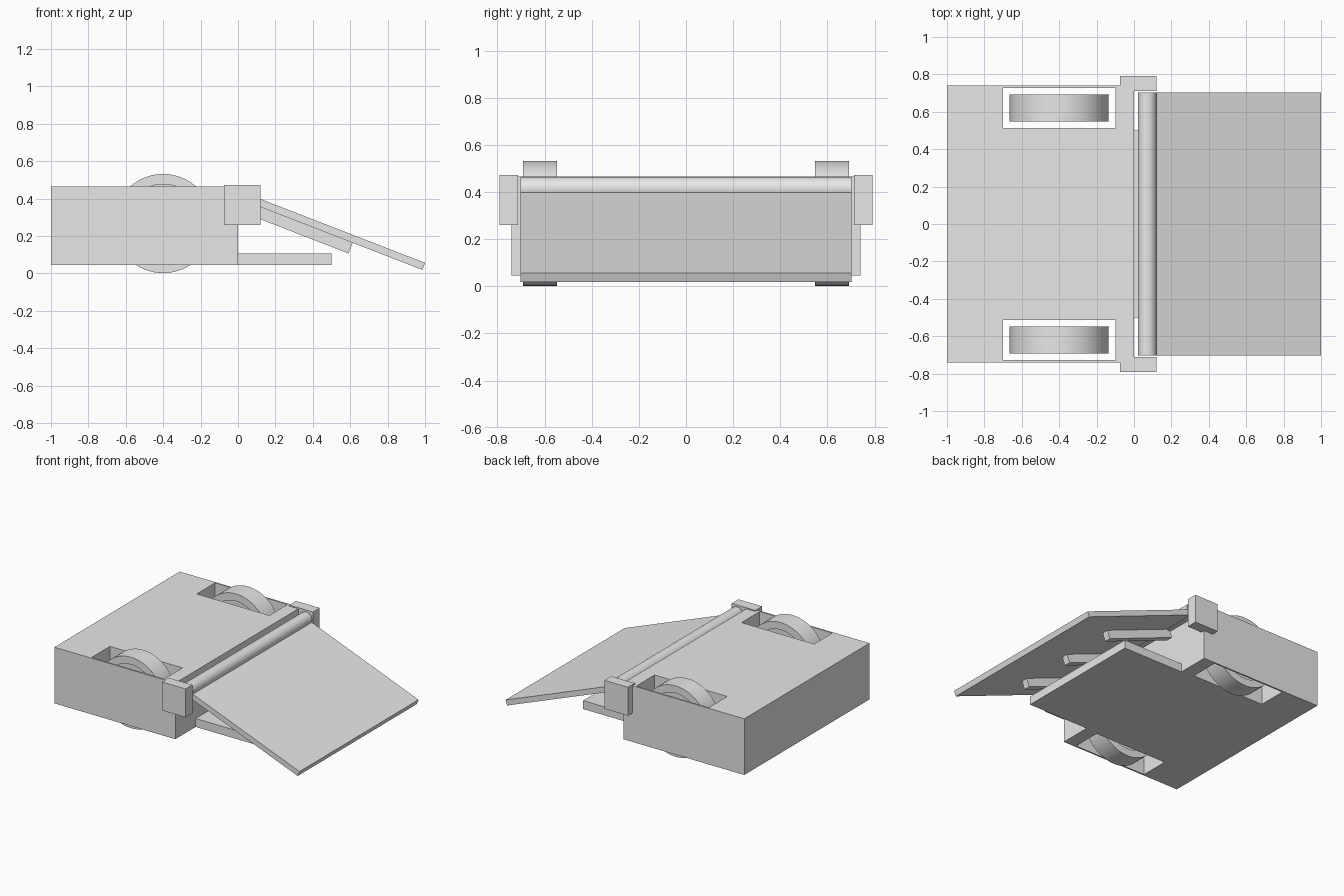
import bpy, bmesh, math
from mathutils import Matrix, Vector

old = bpy.data.objects.get("Cube")
if old:
    bpy.data.objects.remove(old, do_unlink=True)

# One plain grey for every part
grey = bpy.data.materials.new("plain_grey")
grey.use_nodes = True
grey.diffuse_color = (0.8, 0.8, 0.8, 1)
grey.node_tree.nodes["Principled BSDF"].inputs["Base Color"].default_value = (0.8, 0.8, 0.8, 1)


def finish(bm, name, smooth=False):
    bmesh.ops.recalc_face_normals(bm, faces=bm.faces)
    mesh = bpy.data.meshes.new(name)
    bm.to_mesh(mesh)
    bm.free()
    mesh.materials.append(grey)
    obj = bpy.data.objects.new(name, mesh)
    bpy.context.collection.objects.link(obj)
    if smooth:
        bpy.ops.object.select_all(action='DESELECT')
        obj.select_set(True)
        bpy.context.view_layer.objects.active = obj
        bpy.ops.object.shade_smooth_by_angle(angle=math.radians(35))
    return obj


def box(name, lo, hi, frame=Matrix()):
    lo, hi = Vector(lo), Vector(hi)
    bm = bmesh.new()
    bmesh.ops.create_cube(bm, size=1, matrix=frame @ Matrix.Translation((lo + hi) / 2)
                          @ Matrix.Diagonal((*(hi - lo), 1)))
    return finish(bm, name)


def lathe_y(name, profile, centre, steps=64):
    """Spin (radius, y) points around the y direction through centre."""
    bm = bmesh.new()
    c = Vector(centre)
    verts = [bm.verts.new(c + Vector((r, y, 0))) for r, y in profile]
    edges = [bm.edges.new(pair) for pair in zip(verts, verts[1:])]
    bmesh.ops.spin(bm, geom=verts + edges, cent=c, axis=(0, 1, 0),
                   angle=2 * math.pi, steps=steps)
    bmesh.ops.remove_doubles(bm, verts=bm.verts, dist=1e-5)
    return finish(bm, name, smooth=True)


# Body: slab with two wheel wells open at top and bottom
xs = [-1, -0.7, -0.1, 0]
ys = [-0.74, -0.728, -0.513, 0.513, 0.728, 0.74]
bm = bmesh.new()
grid = [[bm.verts.new((x, y, 0.045)) for y in ys] for x in xs]
for i in range(len(xs) - 1):
    for j in range(len(ys) - 1):
        if i == 1 and j in (1, 3):
            continue
        bm.faces.new((grid[i][j], grid[i + 1][j], grid[i + 1][j + 1], grid[i][j + 1]))
extruded = bmesh.ops.extrude_face_region(bm, geom=bm.faces[:])
bmesh.ops.translate(bm, vec=(0, 0, 0.42),
                    verts=[g for g in extruded["geom"] if isinstance(g, bmesh.types.BMVert)])
finish(bm, "body")

# Fork plate at the bottom of the front end
box("fork_plate", (0, -0.5, 0.045), (0.5, 0.5, 0.108))

# Wheels with recessed faces, and brackets for the hinge, on both sides
wheel = [(0, -0.042), (0.21, -0.042), (0.21, -0.072), (0.265, -0.072),
         (0.265, 0.072), (0.21, 0.072), (0.21, 0.042), (0, 0.042)]
for side, s in (("right", -1), ("left", 1)):
    lathe_y(side + "_wheel", wheel, (-0.4, 0.62 * s, 0.267))
    y0, y1 = sorted((0.712 * s, 0.792 * s))
    box(side + "_hinge_bracket", (-0.075, y0, 0.26), (0.121, y1, 0.473))

# Hinge rod
lathe_y("hinge_rod", [(0, -0.703), (0.05, -0.703), (0.05, 0.703), (0, 0.703)],
        (0.071, 0, 0.414), 48)

# Sloping flap with ribs below it, laid out along the slope from the hinge
slope = Matrix.Translation((0.07, 0, 0.396)) @ Matrix.Rotation(math.radians(21.2), 4, 'Y')
box("flap", (0, -0.703, -0.02), (0.99, 0.703, 0.02), slope)
for name, y in (("right_rib", -0.425), ("middle_rib", 0), ("left_rib", 0.425)):
    box(name, (0, y - 0.025, -0.081), (0.59, y + 0.025, -0.02), slope)
